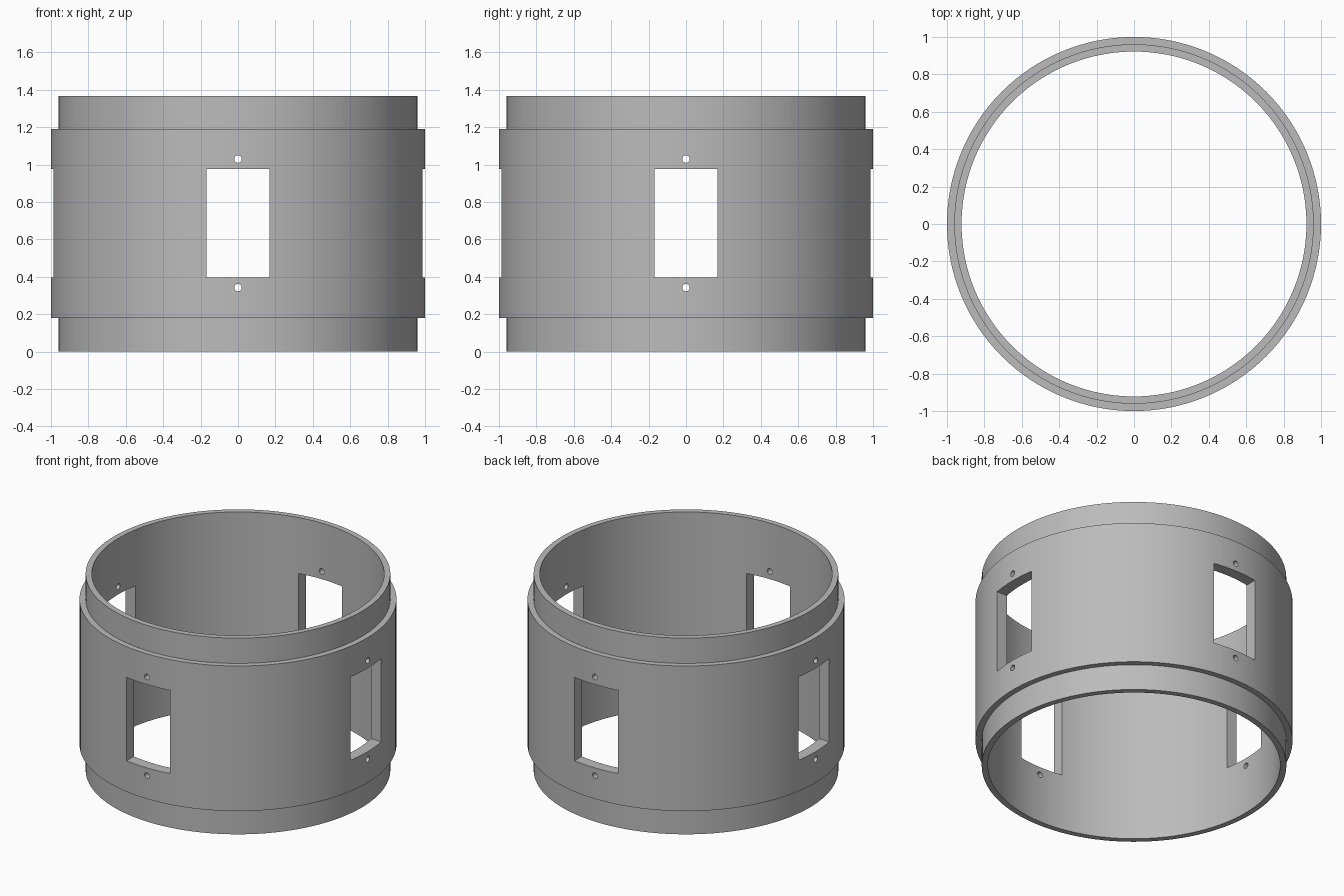
import bpy
import bmesh
from math import radians, tau
from mathutils import Matrix

cube = bpy.data.objects.get("Cube")
if cube:
    bpy.data.objects.remove(cube, do_unlink=True)

HEIGHT = 1.366
SEGMENTS = 128

grey = bpy.data.materials.new("plain grey")
grey.use_nodes = True
colour = (0.5, 0.5, 0.5, 1)
grey.diffuse_color = colour
grey.node_tree.nodes["Principled BSDF"].inputs["Base Color"].default_value = colour


def make_object(name, bm):
    bmesh.ops.recalc_face_normals(bm, faces=bm.faces)
    mesh = bpy.data.meshes.new(name)
    bm.to_mesh(mesh)
    bm.free()
    mesh.materials.append(grey)
    obj = bpy.data.objects.new(name, mesh)
    bpy.context.collection.objects.link(obj)
    return obj


# Stepped ring wall, spun from its cross-section
INNER, LIP, OUTER = 0.922, 0.961, 1.0
LOW, HIGH = 0.18, 1.19
profile = [(INNER, 0), (LIP, 0), (LIP, LOW), (OUTER, LOW),
           (OUTER, HIGH), (LIP, HIGH), (LIP, HEIGHT), (INNER, HEIGHT)]
bm = bmesh.new()
verts = [bm.verts.new((r, 0, z)) for r, z in profile]
edges = [bm.edges.new((v, verts[i - 1])) for i, v in enumerate(verts)]
bmesh.ops.spin(bm, geom=verts + edges, cent=(0, 0, 0), axis=(0, 0, 1),
               angle=tau, steps=SEGMENTS, use_merge=True)
bmesh.ops.remove_doubles(bm, verts=bm.verts, dist=0.0001)
ring = make_object("ring_wall", bm)

# Cutters for the four windows and the screw hole above and below each
bm = bmesh.new()
for quarter in range(4):
    turn = Matrix.Rotation(radians(90 * quarter), 4, 'Z')
    window = Matrix.Translation((0, -0.95, 0.686)) @ Matrix.Diagonal((0.336, 0.4, 0.58, 1))
    bmesh.ops.create_cube(bm, size=1, matrix=turn @ window)
    for z in (0.342, 1.029):
        hole = Matrix.Translation((0, -0.95, z)) @ Matrix.Rotation(radians(90), 4, 'X')
        bmesh.ops.create_cone(bm, cap_ends=True, segments=24, radius1=0.02,
                              radius2=0.02, depth=0.4, matrix=turn @ hole)
cutter = make_object("opening_cutter", bm)
cutter.hide_render = True

cut = ring.modifiers.new("openings", 'BOOLEAN')
cut.operation = 'DIFFERENCE'
cut.solver = 'EXACT'
cut.object = cutter

# Apply the cut, drop the cutter and keep the rims crisp
bpy.ops.object.select_all(action='DESELECT')
ring.select_set(True)
bpy.context.view_layer.objects.active = ring
bpy.ops.object.modifier_apply(modifier=cut.name)
bpy.data.objects.remove(cutter, do_unlink=True)
bpy.ops.object.shade_smooth_by_angle(angle=radians(30))
